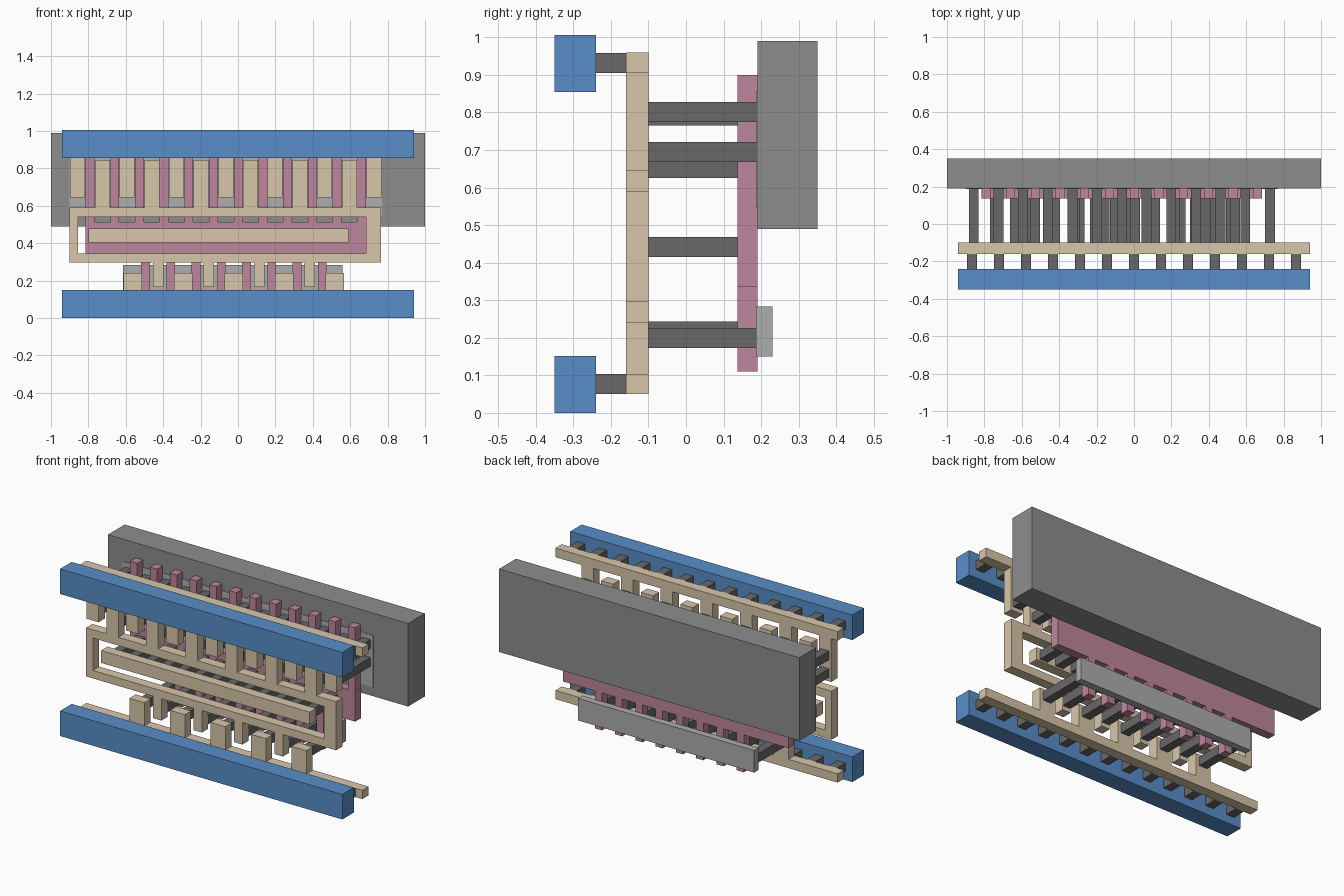
import bpy, bmesh

if "Cube" in bpy.data.objects:
    bpy.data.objects.remove(bpy.data.objects["Cube"])


def material(name, rgb):
    m = bpy.data.materials.new(name)
    m.diffuse_color = (*rgb, 1)
    m.use_nodes = True
    m.node_tree.nodes["Principled BSDF"].inputs["Base Color"].default_value = m.diffuse_color
    return m


BLUE = material("blue", (0.10, 0.27, 0.58))
TAN = material("tan", (0.69, 0.57, 0.40))
PINK = material("pink", (0.52, 0.24, 0.34))
DARK = material("dark_grey", (0.14, 0.14, 0.14))
LIGHT = material("light_grey", (0.42, 0.42, 0.42))
MID = material("mid_grey", (0.27, 0.27, 0.27))


def layer(name, y0, y1, rects, mat):
    """One object made of boxes: each rect is (x0, x1, z0, z1), extruded from y0 to y1."""
    bm = bmesh.new()
    for x0, x1, z0, z1 in rects:
        for v in bmesh.ops.create_cube(bm, size=1)["verts"]:
            v.co = ((x0 + x1) / 2 + v.co.x * (x1 - x0),
                    (y0 + y1) / 2 + v.co.y * (y1 - y0),
                    (z0 + z1) / 2 + v.co.z * (z1 - z0))
    me = bpy.data.meshes.new(name)
    bm.to_mesh(me)
    bm.free()
    me.materials.append(mat)
    ob = bpy.data.objects.new(name, me)
    bpy.context.collection.objects.link(ob)


def centred(x, w, z0, z1):
    return (x - w / 2, x + w / 2, z0, z1)


C = 0.053                                             # contact width
upper = [-0.857 + 0.132 * i for i in range(13)]       # finger columns, upper row
lower = [-0.562 + 0.135 * i for i in range(9)]        # finger columns, lower row
studs = [-0.867 + 0.1445 * i for i in range(13)]
inputs = [-0.743 + 0.107 * i for i in range(13)]

# Back slab and the two thin strips
layer("well_slab", 0.19, 0.35, [(-1, 1, 0.49, 0.99)], MID)
layer("upper_diffusion", 0.187, 0.23, [(-0.90, 0.77, 0.545, 0.857)], LIGHT)
layer("lower_diffusion", 0.187, 0.23, [(-0.615, 0.56, 0.15, 0.283)], LIGHT)

# Pink comb with teeth up and down
layer("gate_comb", 0.137, 0.19,
      [(-0.815, 0.685, 0.335, 0.515)]
      + [centred(x + 0.066, 0.047, 0.515, 0.90) for x in upper[:-1]]
      + [centred(x + 0.0675, 0.047, 0.11, 0.335) for x in lower[:-1]], PINK)

# Tan supply rails with fingers
layer("upper_supply_comb", -0.16, -0.10,
      [(-0.94, 0.94, 0.905, 0.96)]
      + [centred(x, 0.08, 0.645, 0.905) for x in upper[::2]], TAN)
layer("lower_supply_comb", -0.16, -0.10,
      [(-0.94, 0.94, 0.05, 0.103)]
      + [centred(x, 0.10, 0.103, 0.242) for x in lower[::2]], TAN)

# Tan output frame with fingers, and the input bar inside it
layer("output_frame", -0.16, -0.10,
      [(-0.90, 0.765, 0.54, 0.59), (-0.90, 0.765, 0.297, 0.345),
       (-0.90, -0.855, 0.345, 0.54), (0.685, 0.765, 0.345, 0.54)]
      + [centred(x, 0.08, 0.59, 0.845) for x in upper[1::2]]
      + [centred(x, 0.056, 0.165, 0.297) for x in lower[1::2]], TAN)
layer("input_bar", -0.16, -0.10, [(-0.80, 0.59, 0.405, 0.48)], TAN)

# Dark posts from the tan layer to the diffusion and gate layers
posts = []
for i, x in enumerate(upper):
    for z in ((0.625, 0.765) if i % 2 else (0.668, 0.775)):
        posts.append(centred(x, C, z, z + C))
for i, x in enumerate(lower):
    z = 0.19 if i % 2 else 0.173
    posts.append(centred(x, C, z, z + C))
layer("diffusion_posts", -0.10, 0.187, posts, DARK)
layer("input_posts", -0.10, 0.137, [centred(x, C, 0.415, 0.468) for x in inputs], DARK)

# Blue front rails and their short studs
for name, z, zs in (("lower", 0.0, 0.05), ("upper", 0.855, 0.905)):
    layer(name + "_front_rail", -0.35, -0.24, [(-0.94, 0.94, z, z + 0.151)], BLUE)
    layer(name + "_rail_studs", -0.24, -0.16,
          [centred(x, C, zs, zs + C) for x in studs], DARK)
